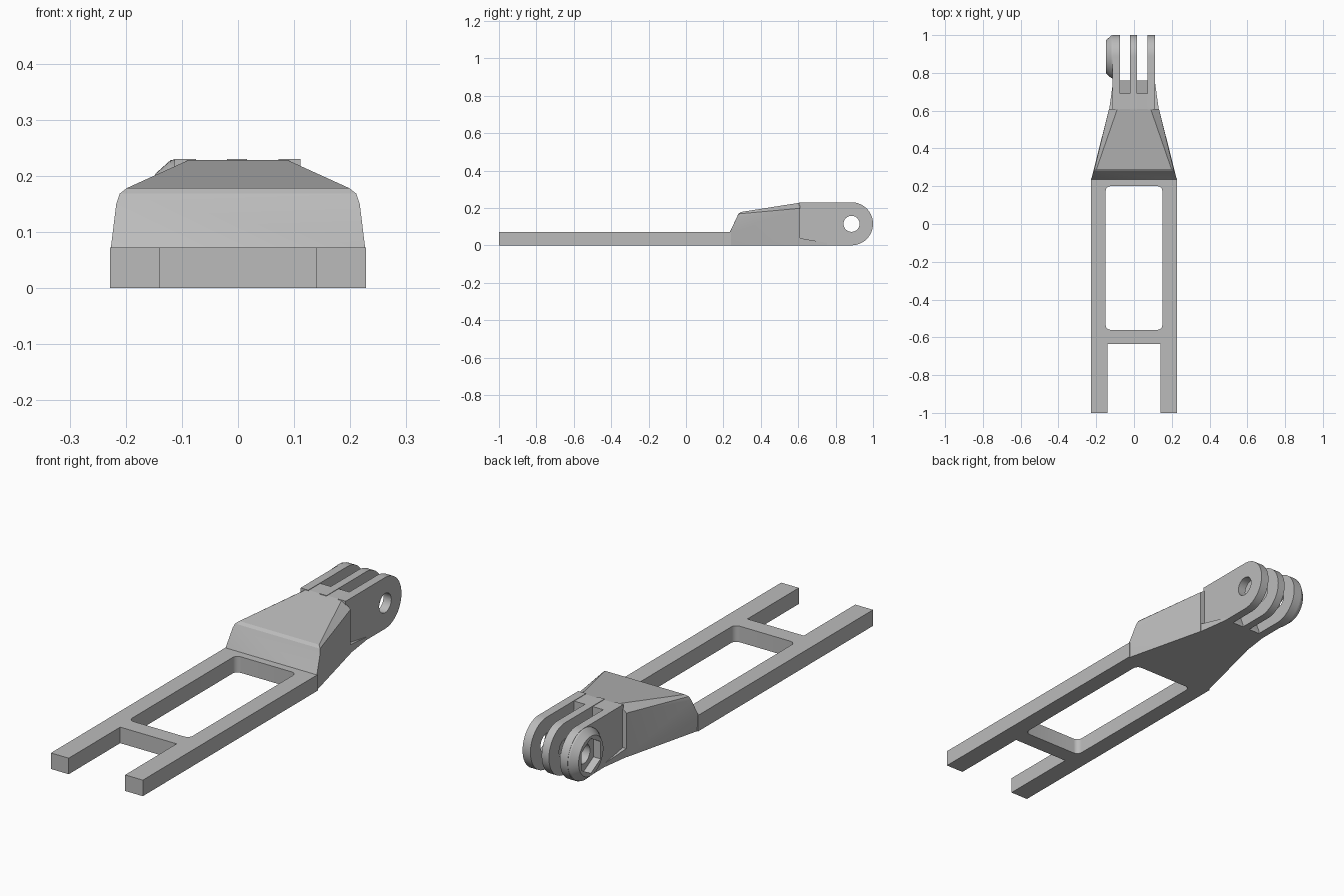
import bpy, bmesh, math
from mathutils import Vector

cube = bpy.data.objects.get("Cube")
if cube:
    bpy.data.objects.remove(cube, do_unlink=True)

grey = bpy.data.materials.new("plain_grey")
grey.use_nodes = True
color = (0.5, 0.5, 0.5, 1)
grey.diffuse_color = color
grey.node_tree.nodes["Principled BSDF"].inputs["Base Color"].default_value = color

HINGE = Vector((0, 0.885, 0.115))
RADIUS = 0.115


def finish(name, bm):
    bmesh.ops.recalc_face_normals(bm, faces=bm.faces)
    mesh = bpy.data.meshes.new(name)
    bm.to_mesh(mesh)
    bm.free()
    obj = bpy.data.objects.new(name, mesh)
    bpy.context.collection.objects.link(obj)
    mesh.materials.append(grey)
    return obj


def prism(name, points, shift):
    """Extrude a closed 3D outline along the shift vector."""
    bm = bmesh.new()
    face = bm.faces.new([bm.verts.new(p) for p in points])
    new = bmesh.ops.extrude_face_region(bm, geom=[face])["geom"]
    bmesh.ops.translate(bm, vec=shift, verts=[v for v in new if isinstance(v, bmesh.types.BMVert)])
    return finish(name, bm)


def hull(name, half):
    """Convex solid from points mirrored across x."""
    bm = bmesh.new()
    for x, y, z in half:
        for side in (-1, 1):
            bm.verts.new((side * x, y, z))
    bmesh.ops.convex_hull(bm, input=bm.verts[:])
    bmesh.ops.dissolve_limit(bm, angle_limit=0.01, verts=bm.verts[:], edges=bm.edges[:])
    return finish(name, bm)


def ring(x, radius, count, start=0.0, sweep=math.tau, ends=False):
    steps = count if not ends else count - 1
    return [(x, HINGE.y + radius * math.cos(start + sweep * i / steps),
             HINGE.z + radius * math.sin(start + sweep * i / steps)) for i in range(count)]


def activate(obj):
    bpy.ops.object.select_all(action="DESELECT")
    obj.select_set(True)
    bpy.context.view_layer.objects.active = obj


def cut(obj, cutter):
    mod = obj.modifiers.new("cut", "BOOLEAN")
    mod.operation = "DIFFERENCE"
    mod.solver = "EXACT"
    mod.object = cutter
    activate(obj)
    bpy.ops.object.modifier_apply(modifier=mod.name)
    bpy.data.objects.remove(cutter, do_unlink=True)


def smooth(obj, degrees=30):
    activate(obj)
    bpy.ops.object.shade_smooth_by_angle(angle=math.radians(degrees))


# Flat frame with an open fork at the front
half = [(0.228, 0.24), (0.228, -1), (0.14, -1), (0.14, -0.635)]
outline = [(x, y, 0) for x, y in half] + [(-x, y, 0) for x, y in reversed(half)]
frame = prism("frame", outline, (0, 0, 0.072))

# Rounded window in the frame
window = []
r = 0.025
for i, (x, y) in enumerate([(0.15, 0.2), (-0.15, 0.2), (-0.15, -0.56), (0.15, -0.56)]):
    cx, cy = x - math.copysign(r, x), (0.2 - r if y > 0 else -0.56 + r)
    for k in range(7):
        a = math.pi / 2 * (i + k / 6)
        window.append((cx + r * math.cos(a), cy + r * math.sin(a), -0.1))
cut(frame, prism("window_cutter", window, (0, 0, 0.3)))
smooth(frame)

# Tapered body with a raised centre
body = hull("body", [(0.228, 0.22, 0), (0.228, 0.23, 0.06), (0.225, 0.235, 0.072),
                     (0.217, 0.272, 0.15), (0.211, 0.28, 0.168), (0.198, 0.292, 0.178),
                     (0.132, 0.61, 0), (0.132, 0.61, 0.198), (0.088, 0.61, 0.228)])
smooth(body, 25)

# Low flange that narrows beneath the neck
hull("flange", [(0.132, 0.6, 0), (0.132, 0.6, 0.04), (0.11, 0.76, 0), (0.11, 0.76, 0.012)])

# Neck joining the prongs
neck_profile = [(0.59, 0), (0.76, 0), (0.76, 0.012), (0.69, 0.19), (0.69, 0.228), (0.61, 0.228)]
prism("neck", [(-0.09, y, z) for y, z in neck_profile], (0.18, 0, 0))

# Three rounded hinge prongs with a pin hole
for name, x0, x1 in (("right_prong", -0.113, -0.075), ("middle_prong", -0.02, 0.016),
                     ("left_prong", 0.072, 0.111)):
    points = ring(x0, RADIUS, 33, -math.pi / 2, math.pi, True)
    points += [(x0, 0.605, 2 * RADIUS), (x0, 0.605, 0)]
    prong = prism(name, points, (x1 - x0, 0, 0))
    cut(prong, prism("pin_cutter", ring(-0.3, 0.043, 32), (0.6, 0, 0)))
    smooth(prong)

# Chamfered boss with a hexagonal nut pocket
bm = bmesh.new()
loops = [[bm.verts.new(p) for p in ring(x, rad, 48)]
         for x, rad in ((-0.112, 0.114), (-0.12, 0.113), (-0.148, 0.088))]
for a, b in zip(loops, loops[1:]):
    for i in range(48):
        j = (i + 1) % 48
        bm.faces.new((a[i], a[j], b[j], b[i]))
bm.faces.new(loops[0])
bm.faces.new(loops[-1])
boss = finish("nut_boss", bm)
cut(boss, prism("nut_cutter", ring(-0.2, 0.078, 6, math.pi / 6), (0.15, 0, 0)))
smooth(boss)
